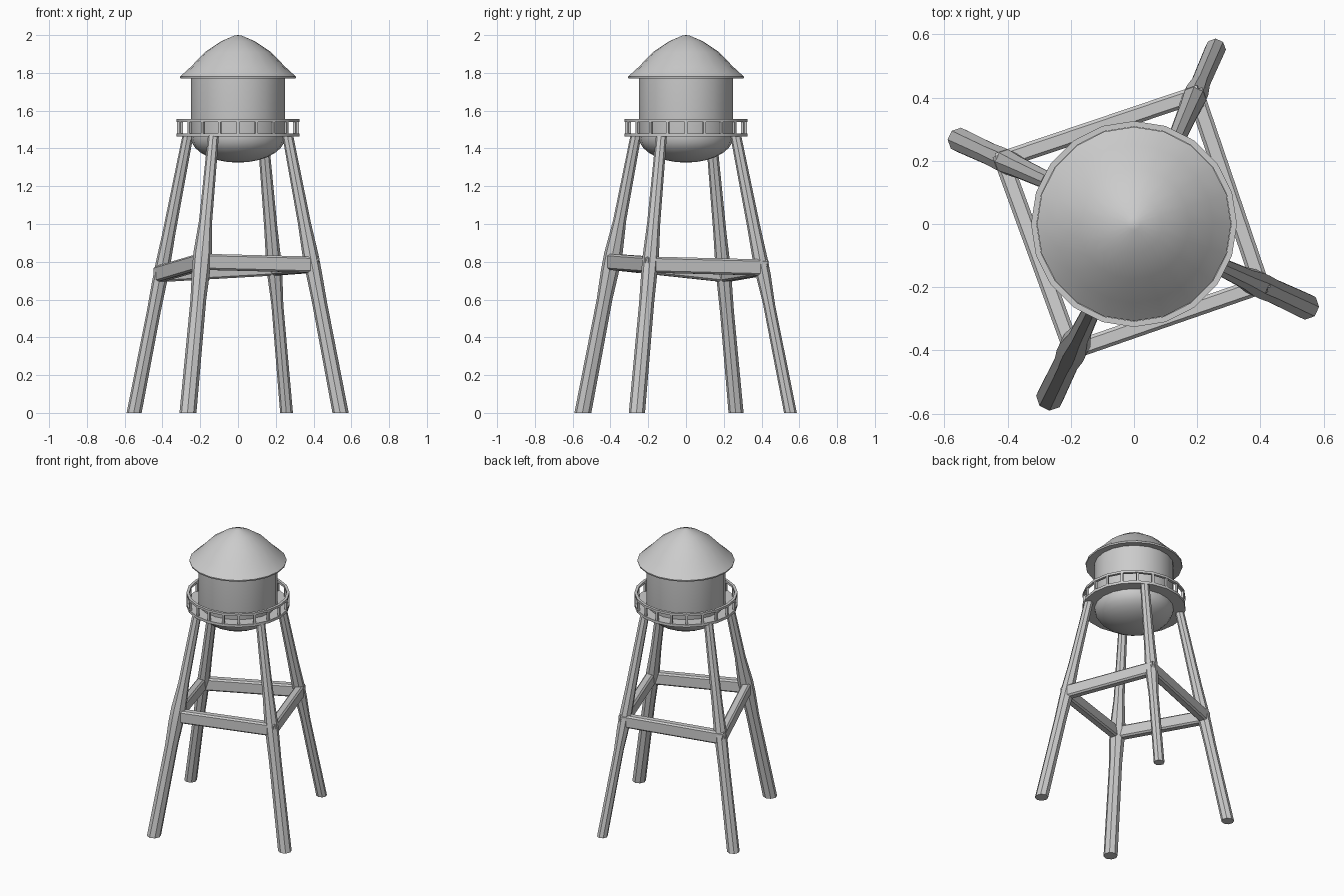
import bpy, bmesh, math
from mathutils import Vector, Matrix

if "Cube" in bpy.data.objects:
    bpy.data.objects.remove(bpy.data.objects["Cube"])

SIDES = 20


def make_object(name, bm, smooth=True):
    bmesh.ops.recalc_face_normals(bm, faces=bm.faces)
    me = bpy.data.meshes.new(name)
    bm.to_mesh(me)
    bm.free()
    ob = bpy.data.objects.new(name, me)
    bpy.context.collection.objects.link(ob)
    if smooth:
        bpy.context.view_layer.objects.active = ob
        ob.select_set(True)
        bpy.ops.object.shade_smooth_by_angle(angle=math.radians(30))
        ob.select_set(False)
    return ob


def lathe(name, profile, closed=False):
    """Spin an (r, z) profile around the z axis."""
    bm = bmesh.new()
    vs = [bm.verts.new((r, 0, z)) for r, z in profile]
    es = [bm.edges.new(p) for p in zip(vs, vs[1:])]
    if closed:
        es.append(bm.edges.new((vs[-1], vs[0])))
    bmesh.ops.spin(bm, geom=vs + es, cent=(0, 0, 0), axis=(0, 0, 1),
                   angle=math.tau, steps=SIDES)
    bmesh.ops.remove_doubles(bm, verts=bm.verts, dist=1e-4)
    return make_object(name, bm)


def ring(name, r0, r1, z0, z1):
    return lathe(name, [(r0, z0), (r1, z0), (r1, z1), (r0, z1)], closed=True)


def add_box(bm, center, size, rot):
    m = Matrix.Translation(center) @ rot.to_4x4() @ Matrix.Diagonal((*size, 1))
    bmesh.ops.create_cube(bm, size=1, matrix=m)


# Tank: cylinder with a rounded bowl bottom
bowl = [(0.25 * math.sin(a), 1.46 - 0.135 * math.cos(a))
        for a in (math.pi / 2 * i / 7 for i in range(8))]
lathe("tank", bowl + [(0.25, 1.79)])

# Roof: convex cone with a thin rim
lathe("roof", [(0.24, 1.78), (0.305, 1.77), (0.307, 1.78), (0.25, 1.832),
               (0.175, 1.91), (0.09, 1.967), (0.02, 1.997), (0, 2.0)])

# Gallery: walkway, rails and posts
ring("walkway", 0.24, 0.326, 1.462, 1.48)
ring("handrail", 0.308, 0.326, 1.54, 1.556)
bm = bmesh.new()
for i in range(SIDES):
    rot = Matrix.Rotation(math.tau * i / SIDES, 3, 'Z')
    add_box(bm, rot @ Vector((0.316, 0, 1.51)), (0.015, 0.015, 0.07), rot)
make_object("gallery_posts", bm, smooth=False)

# Legs: foot xy, top xy, joint height, foot radius, joint radius
LEGS = {
    "front": ((-0.265, -0.546), (-0.13, -0.265), 0.80, 0.045, 0.049),
    "right": ((0.543, -0.26), (0.263, -0.13), 0.785, 0.043, 0.043),
    "back": ((0.257, 0.553), (0.132, 0.263), 0.77, 0.034, 0.040),
    "left": ((-0.55, 0.265), (-0.265, 0.133), 0.735, 0.040, 0.040),
}
TOP = 1.47
joints = []
for name, (foot, top, jz, rf, rj) in LEGS.items():
    foot, top = Vector((*foot, 0)), Vector((*top, TOP))
    stations = [(0, rf), (jz - 0.2, rf * 0.93), (jz - 0.04, rj),
                (jz + 0.05, rj), (jz + 0.22, 0.035), (TOP, 0.029)]
    face_dir = math.atan2(foot.y, foot.x) + math.pi / 8
    bm = bmesh.new()
    rows = []
    for z, r in stations:
        c = foot.lerp(top, z / TOP)
        rows.append([bm.verts.new(c + Vector((r * math.cos(a), r * math.sin(a), 0)))
                     for a in (face_dir + math.tau * k / 8 for k in range(8))])
    for lo, hi in zip(rows, rows[1:]):
        for k in range(8):
            n = (k + 1) % 8
            bm.faces.new((lo[k], lo[n], hi[n], hi[k]))
    bm.faces.new(rows[0])
    bm.faces.new(rows[-1])
    make_object(name + "_leg", bm)
    joints.append(foot.lerp(top, jz / TOP) * 1.02)
    joints[-1].z = jz

# Braces between neighbouring legs
for i, name in enumerate(("front_right", "back_right", "back_left", "front_left")):
    a, b = joints[i], joints[(i + 1) % 4]
    d = b - a
    x = d.normalized()
    y = Vector((0, 0, 1)).cross(x).normalized()
    rot = Matrix((x, y, x.cross(y))).transposed()
    bm = bmesh.new()
    add_box(bm, (a + b) / 2, (d.length + 0.03, 0.055, 0.085), rot)
    bmesh.ops.bevel(bm, geom=[e for e in bm.edges
                              if abs((e.verts[0].co - e.verts[1].co).dot(x)) > 0.2],
                    offset=0.01, segments=1, affect='EDGES')
    make_object(name + "_brace", bm, smooth=False)
